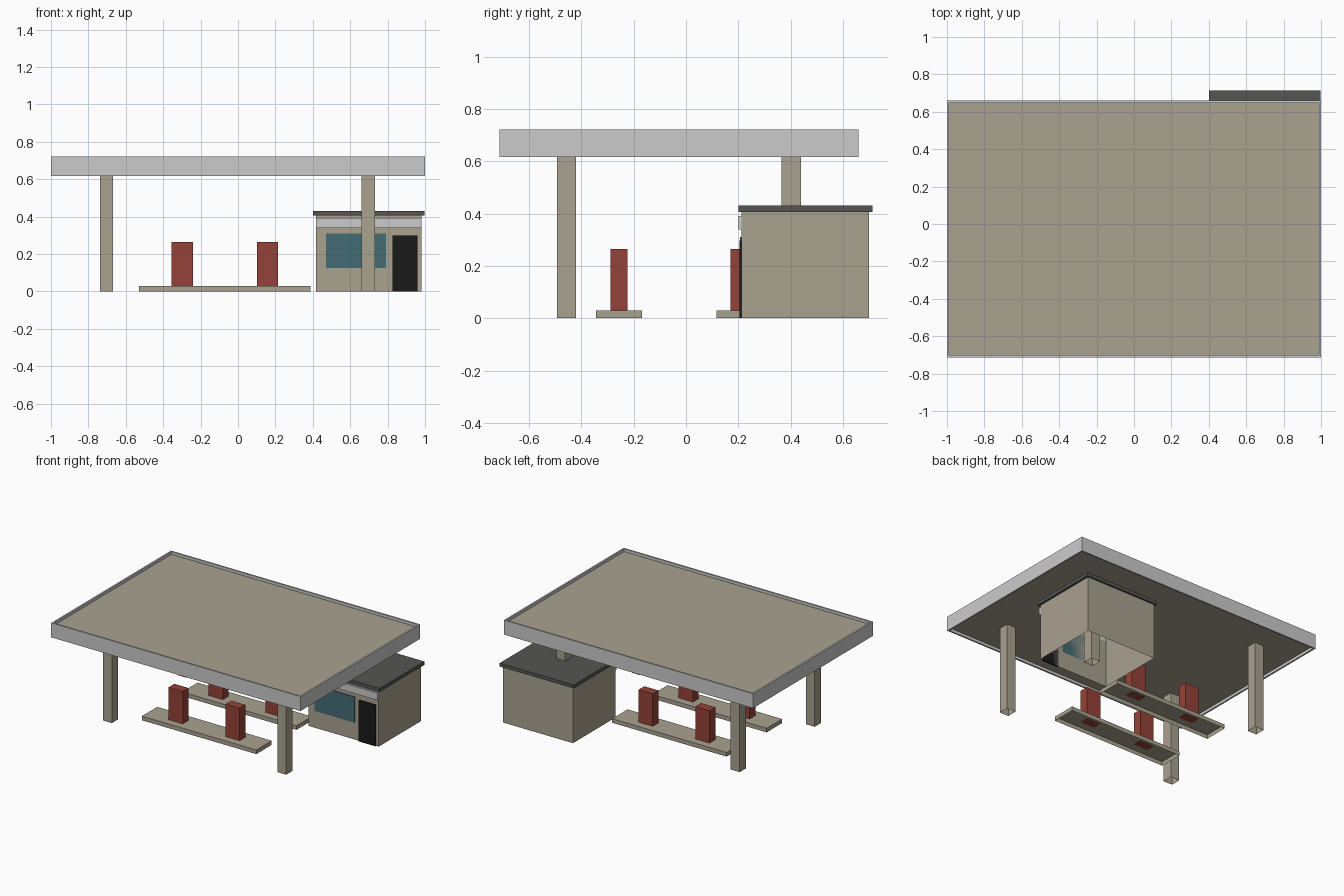
import bpy, bmesh

if "Cube" in bpy.data.objects:
    bpy.data.objects.remove(bpy.data.objects["Cube"])


def material(name, rgb):
    m = bpy.data.materials.new(name)
    m.diffuse_color = (*rgb, 1)
    m.use_nodes = True
    m.node_tree.nodes["Principled BSDF"].inputs["Base Color"].default_value = m.diffuse_color
    return m


concrete = material("concrete", (0.40, 0.36, 0.28))
red = material("pump_red", (0.30, 0.055, 0.04))
glass = material("window_teal", (0.06, 0.15, 0.18))
black = material("door_black", (0.01, 0.01, 0.01))
dark = material("roof_dark", (0.09, 0.09, 0.085))


def box(name, x, y, z, mat=None, drop=""):
    """Box from (min, max) ranges; drop 'b' / 't' leaves the bottom / top open."""
    bm = bmesh.new()
    bmesh.ops.create_cube(bm, size=1)
    for v in bm.verts:
        v.co = [r[0] + (c + 0.5) * (r[1] - r[0]) for c, r in zip(v.co, (x, y, z))]
    bm.normal_update()
    gone = [f for f in bm.faces
            if ("b" in drop and f.normal.z < -0.5) or ("t" in drop and f.normal.z > 0.5)]
    bmesh.ops.delete(bm, geom=gone, context="FACES")
    me = bpy.data.meshes.new(name)
    bm.to_mesh(me)
    bm.free()
    ob = bpy.data.objects.new(name, me)
    bpy.context.collection.objects.link(ob)
    if mat:
        me.materials.append(mat)
    return ob


# Canopy: thin fascia frame around a recessed slab
fascia = box("canopy_fascia", (-1, 1), (-0.713, 0.66), (0.617, 0.722), drop="bt")
sol = fascia.modifiers.new("thickness", "SOLIDIFY")
sol.thickness = 0.012
sol.offset = -1
sol.use_even_offset = True
box("canopy_slab", (-0.988, 0.988), (-0.701, 0.648), (0.637, 0.702), concrete)

# Four columns, open at the foot
for cx in (-0.703, 0.697):
    for cy in (-0.457, 0.403):
        box("canopy_column", (cx - 0.036, cx + 0.036), (cy - 0.037, cy + 0.037),
            (0, 0.637), concrete, drop="bt")

# Two pump islands, each with two pumps
for cy in (-0.256, 0.204):
    box("pump_island", (-0.53, 0.388), (cy - 0.088, cy + 0.088), (0, 0.03), concrete, drop="b")
    for cx in (-0.298, 0.158):
        box("fuel_pump", (cx - 0.057, cx + 0.057), (cy - 0.033, cy + 0.033), (0.029, 0.265), red)

# Shop with roof, sign band, window and door
box("shop_walls", (0.417, 0.98), (0.213, 0.70), (0, 0.406), concrete, drop="b")
box("shop_roof", (0.402, 0.996), (0.20, 0.713), (0.406, 0.431), dark)
box("shop_sign_band", (0.417, 0.98), (0.201, 0.213), (0.34, 0.392))
box("shop_window", (0.47, 0.79), (0.206, 0.213), (0.125, 0.311), glass)
box("shop_door", (0.826, 0.96), (0.204, 0.213), (0, 0.298), black)
